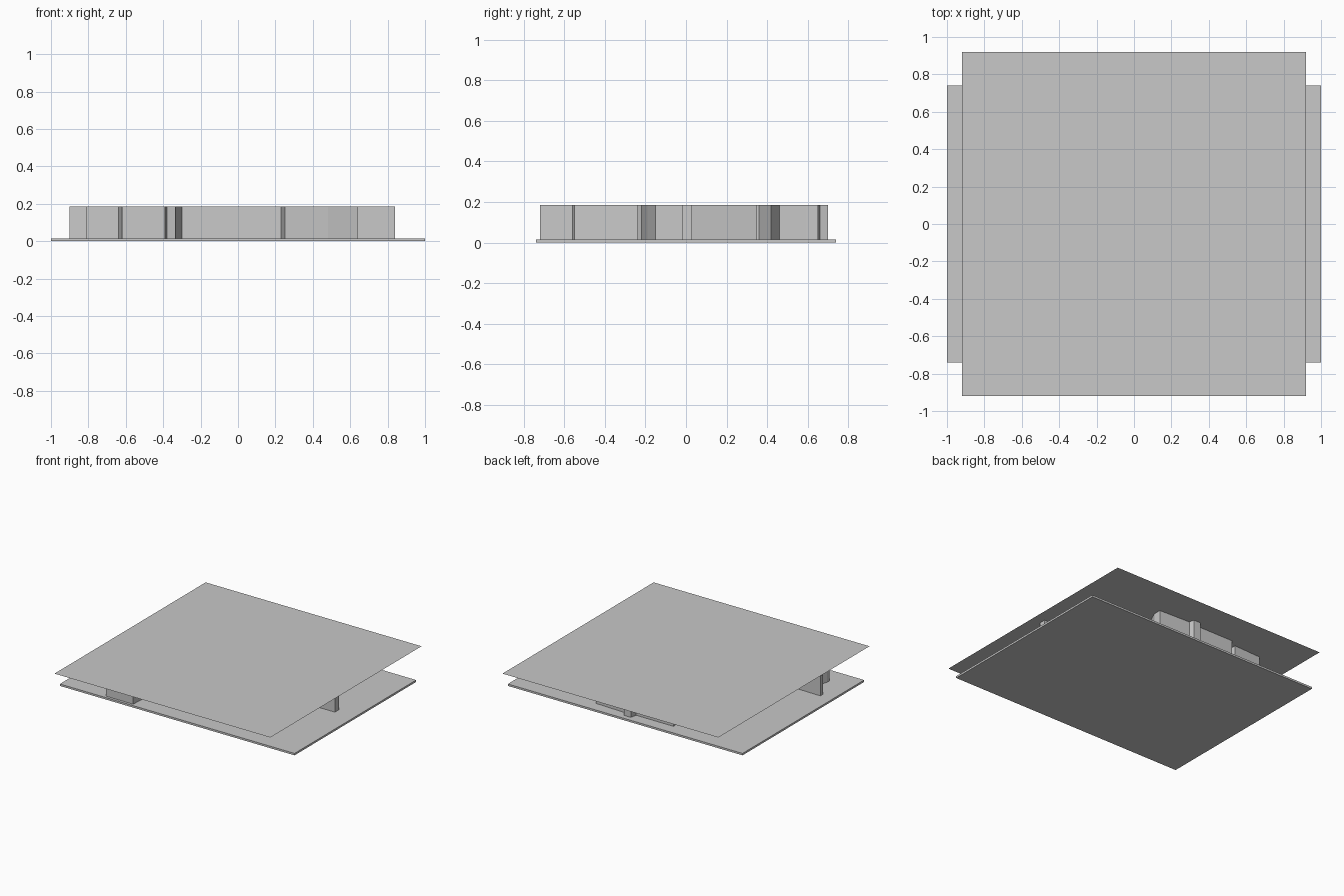
import bpy, bmesh

if "Cube" in bpy.data.objects:
    bpy.data.objects.remove(bpy.data.objects["Cube"])

grey = bpy.data.materials.new("plain grey")
grey.diffuse_color = (0.58, 0.58, 0.58, 1)
grey.use_nodes = True
grey.node_tree.nodes["Principled BSDF"].inputs["Base Color"].default_value = grey.diffuse_color


def extrude_outline(name, points, z0, z1):
    """Flat outline in plan, extruded from z0 to z1 (a single sheet if equal)."""
    bm = bmesh.new()
    face = bm.faces.new([bm.verts.new((x, y, z0)) for x, y in points])
    face.normal_update()
    if face.normal.z < 0:
        face.normal_flip()
    if z1 > z0:
        geo = bmesh.ops.extrude_face_region(bm, geom=[face], use_keep_orig=True)["geom"]
        tops = [v for v in geo if isinstance(v, bmesh.types.BMVert)]
        bmesh.ops.translate(bm, vec=(0, 0, z1 - z0), verts=tops)
        bmesh.ops.recalc_face_normals(bm, faces=bm.faces)
    mesh = bpy.data.meshes.new(name)
    bm.to_mesh(mesh)
    bm.free()
    mesh.materials.append(grey)
    ob = bpy.data.objects.new(name, mesh)
    bpy.context.collection.objects.link(ob)
    return ob


def rect(w, d):
    return [(-w, -d), (w, -d), (w, d), (-w, d)]


# thin floor slab and square ceiling sheet
extrude_outline("floor_slab", rect(1.0, 0.74), 0.0, 0.015)
extrude_outline("ceiling_sheet", rect(0.92, 0.92), 0.185, 0.185)

# outer wall line of the floor plan, counter-clockwise from the left end
plan = [
    # front left room
    (-0.90, -0.35), (-0.90, -0.38), (-0.75, -0.42), (-0.77, -0.46),
    (-0.81, -0.56), (-0.81, -0.59), (-0.64, -0.60), (-0.62, -0.72),
    (-0.39, -0.72), (-0.38, -0.56), (-0.335, -0.55), (-0.30, -0.21),
    # long front wall with its right end
    (0.23, -0.24), (0.25, -0.22), (0.48, -0.19), (0.64, -0.15),
    (0.64, -0.02), (0.84, -0.02), (0.84, 0.03), (0.57, 0.03),
    # right side and back rooms
    (0.51, 0.35), (0.17, 0.29), (0.18, 0.36), (0.34, 0.42),
    (0.25, 0.46), (0.31, 0.59), (0.31, 0.65), (0.05, 0.66),
    (0.04, 0.70), (-0.02, 0.70), (-0.03, 0.65), (-0.35, 0.65),
    (-0.29, 0.23), (-0.33, 0.23), (-0.40, 0.50), (-0.41, 0.61),
    # back left room and corridor
    (-0.64, 0.60), (-0.64, 0.18), (-0.38, 0.16), (-0.38, 0.14), (-0.45, -0.36),
]
extrude_outline("plan_walls", plan, 0.005, 0.185)
